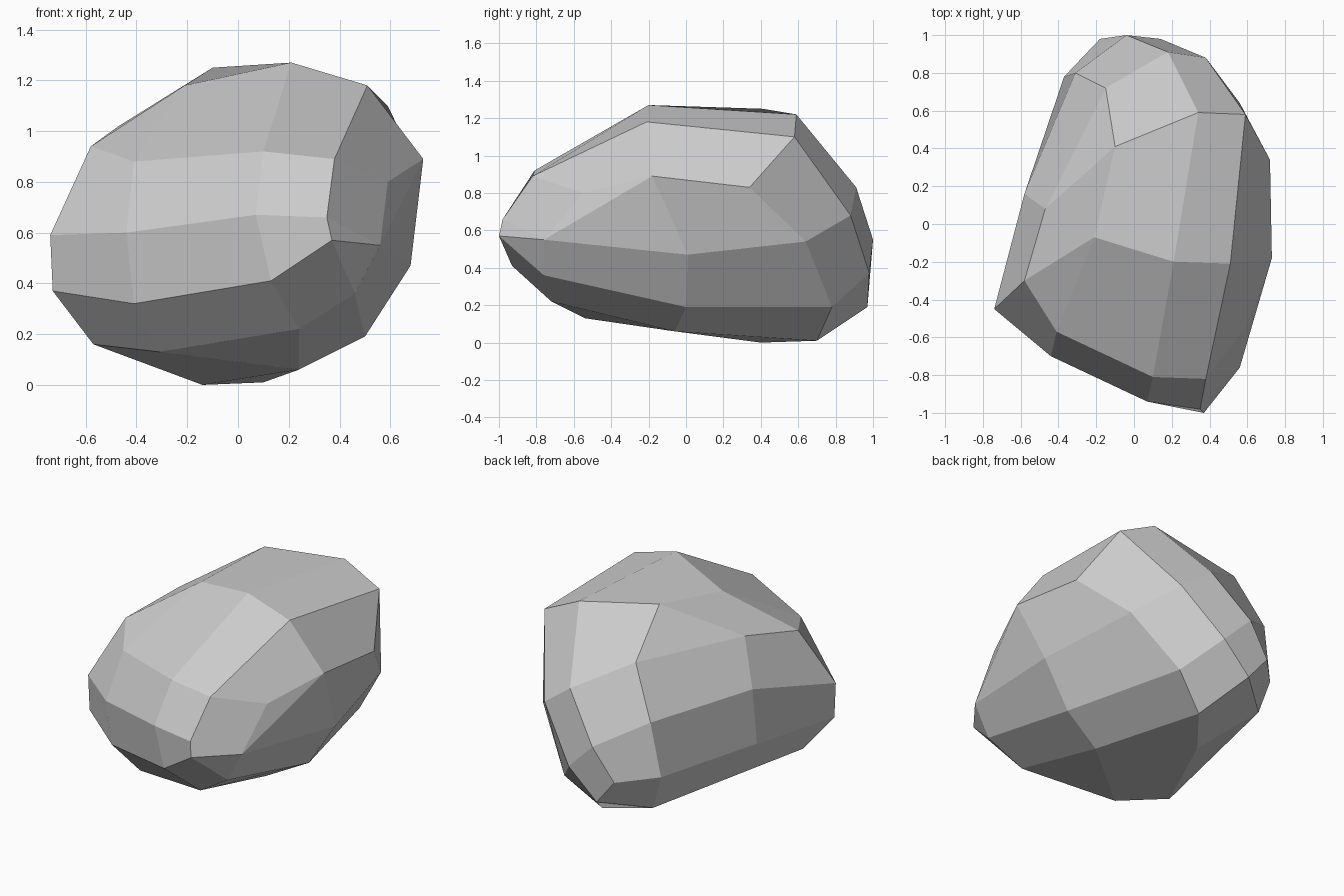
import bpy
import bmesh
import math
from mathutils import Vector

# Remove the default object only
default_object = bpy.data.objects.get("Cube")
if default_object:
    bpy.data.objects.remove(default_object, do_unlink=True)


def make_material(name, colour):
    """One flat colour, visible in the viewport and in a render."""
    material = bpy.data.materials.new(name)
    material.use_nodes = True
    material.diffuse_color = colour
    shader = material.node_tree.nodes["Principled BSDF"]
    shader.inputs["Base Color"].default_value = colour
    return material


def build_faceted_stone(name, courses, material):
    """Wrap corner courses in a hull, then pair its triangles into facets."""
    mesh = bpy.data.meshes.new(name)
    stone = bpy.data.objects.new(name, mesh)
    bpy.context.collection.objects.link(stone)

    bm = bmesh.new()
    for course in courses:
        for corner in course:
            bm.verts.new(Vector(corner))
    bmesh.ops.convex_hull(bm, input=bm.verts[:], use_existing_faces=False)

    # Corners swallowed by the hull are not needed
    loose = [vert for vert in bm.verts if not vert.link_faces]
    bmesh.ops.delete(bm, geom=loose, context="VERTS")

    # Join neighbouring triangles into broad chiselled quads
    bmesh.ops.join_triangles(
        bm,
        faces=bm.faces[:],
        angle_face_threshold=math.radians(20),
        angle_shape_threshold=math.radians(60),
    )
    bmesh.ops.recalc_face_normals(bm, faces=bm.faces[:])
    for face in bm.faces:
        face.smooth = False

    bm.to_mesh(mesh)
    bm.free()
    mesh.materials.append(material)
    return stone


# Top ridge of the boulder
crown = [
    (-.1, .41, 1.25), (.34, .59, 1.22), (.59, .58, 1.1), (.51, -.21, 1.18),
    (.21, -.2, 1.27), (-.21, -.07, 1.18), (-.47, .08, 1.02), (-.15, .72, 1.01),
]

# Sloping upper facets, running round from the front
shoulder = [
    (-.58, -.3, .94), (-.41, -.57, .88), (.1, -.81, .92), (.38, -.82, .89),
    (.59, -.55, .8), (.73, -.18, .89), (.72, .34, .83), (.38, .88, .68),
    (.18, .91, .83), (-.31, .8, .7), (-.58, .16, .74),
]

# Widest band
girdle = [
    (-.74, -.45, .59), (-.44, -.7, .6), (.07, -.94, .67), (.35, -.98, .66),
    (.37, -1, .57), (.56, -.76, .55), (.68, .01, .47), (.56, .64, .54),
    (.14, .98, .37), (-.04, 1, .55), (-.18, .98, .35), (-.37, .78, .36),
]

# Band that tucks in below the widest part
skirt = [
    (-.73, -.45, .37), (-.41, -.68, .32), (.13, -.93, .41), (.46, -.76, .36),
    (.5, 0, .19), (.31, .78, .19), (-.05, .97, .19), (-.57, .1, .37),
]

# Underside resting on the ground
base = [
    (-.57, -.36, .16), (-.31, -.54, .13), (.24, -.72, .22), (.24, -.06, .06),
    (.1, .7, .01), (-.14, .4, 0), (-.35, .2, .1), (-.3, .76, .14),
]

stone_grey = make_material("stone grey", (.6, .6, .6, 1))
build_faceted_stone("boulder", [crown, shoulder, girdle, skirt, base], stone_grey)
